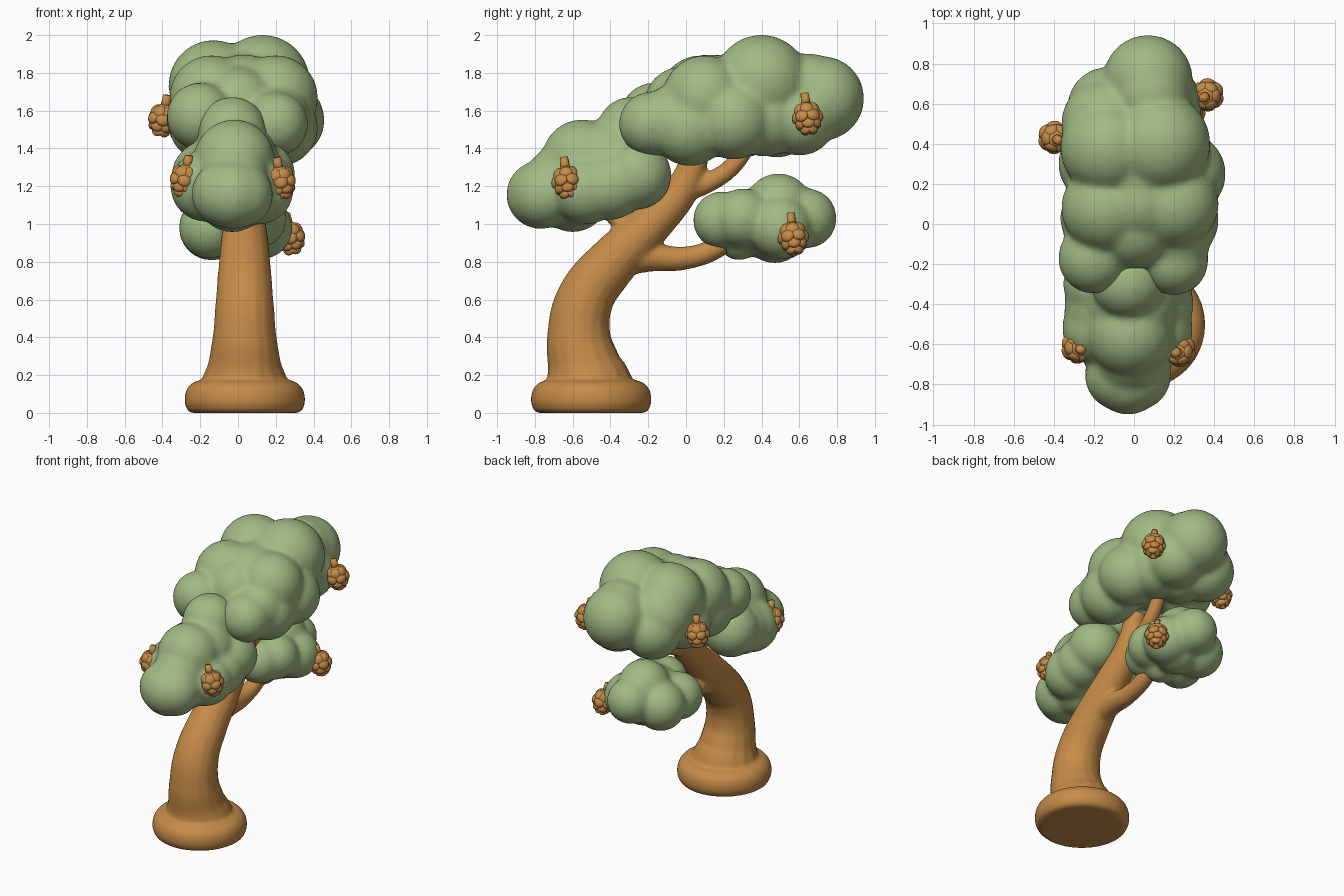
import bpy
import bmesh
from math import pi, sin, cos
from mathutils import Matrix, Vector

cube = bpy.data.objects.get("Cube")
if cube:
    bpy.data.objects.remove(cube)


def make_material(name, red, green, blue):
    material = bpy.data.materials.new(name)
    material.use_nodes = True
    colour = (red, green, blue, 1)
    material.diffuse_color = colour
    material.node_tree.nodes["Principled BSDF"].inputs["Base Color"].default_value = colour
    return material


bark = make_material("warm brown bark", 0.56, 0.26, 0.065)
leaves = make_material("soft green leaves", 0.36, 0.49, 0.23)


def add_object(name, data, material):
    obj = bpy.data.objects.new(name, data)
    bpy.context.scene.collection.objects.link(obj)
    if not data.materials:
        data.materials.append(material)
    return obj


def mesh_from(bm, name):
    for face in bm.faces:
        face.smooth = True
    mesh = bpy.data.meshes.new(name)
    bm.to_mesh(mesh)
    bm.free()
    return mesh


def add_ball(bm, matrix, columns, rows):
    bmesh.ops.create_uvsphere(bm, u_segments=columns, v_segments=rows, radius=1, matrix=matrix)


def blend(obj, voxel, rounds):
    """Fuse overlapping volumes and soften the joints."""
    merge = obj.modifiers.new("merge", "REMESH")
    merge.mode = "VOXEL"
    merge.voxel_size = voxel
    merge.use_smooth_shade = True
    soften = obj.modifiers.new("soften", "SMOOTH")
    soften.factor = 0.5
    soften.iterations = rounds


def tapered_limb(name, points):
    """Sweep a round section along (x, y, z, radius) points."""
    curve = bpy.data.curves.new(name, "CURVE")
    curve.dimensions = "3D"
    curve.bevel_depth = 1
    curve.bevel_resolution = 6
    curve.resolution_u = 10
    curve.use_fill_caps = True
    spline = curve.splines.new("BEZIER")
    spline.radius_interpolation = "CARDINAL"
    spline.bezier_points.add(len(points) - 1)
    for knot, (x, y, z, radius) in zip(spline.bezier_points, points):
        knot.co = (x, y, z)
        knot.radius = radius
        knot.handle_left_type = knot.handle_right_type = "AUTO"
    return add_object(name, curve, bark)


def foliage(name, blobs):
    """Merge overlapping balls into one softly lobed clump."""
    bm = bmesh.new()
    for x, y, z, radius in blobs:
        add_ball(bm, Matrix.Translation((x, y, z)) @ Matrix.Scale(radius + 0.004, 4), 32, 20)
    blend(add_object(name, mesh_from(bm, name), leaves), 0.016, 16)


# Rounded foot under the trunk
profile = [(0, 0), (0.28, 0), (0.302, 0.01), (0.319, 0.05), (0.319, 0.09), (0.309, 0.125),
           (0.288, 0.152), (0.26, 0.168), (0.2, 0.176), (0, 0.176)]
bm = bmesh.new()
verts = [bm.verts.new((radius, 0, z)) for radius, z in profile]
edges = [bm.edges.new(pair) for pair in zip(verts, verts[1:])]
bmesh.ops.spin(bm, geom=verts + edges, axis=(0, 0, 1), cent=(0, 0, 0), angle=2 * pi, steps=48)
bmesh.ops.remove_doubles(bm, verts=bm.verts, dist=0.0005)
bmesh.ops.recalc_face_normals(bm, faces=bm.faces)
foot = add_object("trunk_foot", mesh_from(bm, "trunk_foot"), bark)
foot.location = (0.036, -0.502, 0)

# Leaning trunk and its branches, fused with the foot into one piece of wood
trunk = tapered_limb("trunk", [
    (0.035, -0.515, 0.08, 0.26), (0.035, -0.522, 0.17, 0.232), (0.035, -0.54, 0.25, 0.197),
    (0.035, -0.567, 0.4, 0.17),
    (0.035, -0.535, 0.6, 0.153), (0.035, -0.405, 0.78, 0.138), (0.035, -0.215, 0.97, 0.118),
    (0.035, 0, 1.22, 0.088), (0.035, 0.06, 1.42, 0.073)])
branches = [
    tapered_limb("low_back_branch", [
        (0.035, -0.38, 0.82, 0.1), (0.035, -0.2, 0.825, 0.08),
        (0.035, 0, 0.82, 0.062), (0.035, 0.17, 0.88, 0.058), (0.035, 0.3, 1, 0.052)]),
    tapered_limb("high_back_branch", [
        (0.035, -0.02, 1.17, 0.06), (0.04, 0.13, 1.225, 0.053),
        (0.05, 0.25, 1.31, 0.049), (0.06, 0.36, 1.48, 0.047)]),
    tapered_limb("front_branch", [
        (0.035, -0.22, 0.92, 0.075), (0.03, -0.34, 1.01, 0.054), (0, -0.46, 1.12, 0.048)])]
bpy.ops.object.select_all(action="DESELECT")
for limb in [trunk] + branches:
    limb.select_set(True)
bpy.context.view_layer.objects.active = trunk
bpy.ops.object.convert(target="MESH")
foot.select_set(True)
bpy.ops.object.join()
blend(trunk, 0.012, 10)

# Foliage clumps
foliage("top_canopy", [
    (0.13, 0.4, 1.75, 0.248), (-0.13, 0.38, 1.735, 0.235), (0.07, 0.72, 1.665, 0.22),
    (0.08, 0.65, 1.7, 0.2), (0, 0.48, 1.56, 0.205), (0.14, 0.6, 1.56, 0.195),
    (-0.13, 0.58, 1.57, 0.2), (0.25, 0.25, 1.55, 0.205), (-0.18, 0.3, 1.55, 0.195),
    (0.16, 0.42, 1.56, 0.2), (-0.14, 0.5, 1.66, 0.22), (0.2, 0.1, 1.67, 0.22),
    (-0.14, 0.08, 1.67, 0.22), (0.03, 0.12, 1.67, 0.225), (0.03, 0.25, 1.65, 0.25),
    (0.22, 0.02, 1.51, 0.2), (-0.17, 0.03, 1.53, 0.195), (0.2, -0.07, 1.55, 0.18),
    (0.2, -0.185, 1.53, 0.167), (-0.2, -0.17, 1.57, 0.175), (0, -0.02, 1.63, 0.2)])
foliage("front_clump", [
    (-0.07, -0.755, 1.16, 0.172), (0.01, -0.755, 1.155, 0.172), (-0.03, -0.77, 1.155, 0.178),
    (-0.02, -0.55, 1.34, 0.21), (-0.17, -0.52, 1.2, 0.185),
    (0.11, -0.53, 1.18, 0.18), (-0.03, -0.6, 1.15, 0.19), (-0.02, -0.66, 1.24, 0.18),
    (-0.16, -0.3, 1.25, 0.19), (0.12, -0.26, 1.26, 0.18), (-0.16, -0.42, 1.22, 0.185),
    (0.12, -0.4, 1.2, 0.175), (-0.03, -0.29, 1.49, 0.18), (-0.01, -0.4, 1.33, 0.22)])
foliage("low_back_clump", [
    (0, 0.49, 1.09, 0.175), (0.01, 0.64, 1.03, 0.155), (0.12, 0.5, 0.98, 0.165),
    (-0.14, 0.5, 0.98, 0.17), (0.04, 0.19, 1.02, 0.15), (-0.15, 0.3, 0.98, 0.16),
    (0.1, 0.3, 1.03, 0.155), (0, 0.28, 0.92, 0.11), (0.02, 0.47, 0.96, 0.165),
    (0, 0.38, 1.02, 0.17)])

# Seed cone: round core, staggered rows of drooping scales, short stem
bm = bmesh.new()
add_ball(bm, Matrix.Diagonal((0.066, 0.066, 0.075, 1)), 16, 10)
for row, (height, reach) in enumerate([(0.028, 0.046), (-0.006, 0.058), (-0.04, 0.045), (-0.068, 0.022)]):
    count = 6 if row < 3 else 4
    for step in range(count):
        angle = 2 * pi * (step + row / 2) / count
        spot = Matrix.Translation((reach * cos(angle), reach * sin(angle), height))
        lean = Matrix.Rotation(angle, 4, "Z") @ Matrix.Rotation(-0.35, 4, "Y")
        add_ball(bm, spot @ lean @ Matrix.Diagonal((0.024, 0.039, 0.036, 1)), 12, 8)
bmesh.ops.create_cone(bm, cap_ends=True, segments=12, radius1=0.027, radius2=0.021,
                      depth=0.07, matrix=Matrix.Translation((0, 0, 0.085)))
cone_mesh = mesh_from(bm, "seed_cone")

cones = {
    "front_left_cone": (0.225, -0.632, 1.235), "front_right_cone": (-0.28, -0.615, 1.245),
    "top_left_cone": (0.365, 0.642, 1.575), "top_right_cone": (-0.395, 0.43, 1.565),
    "low_left_cone": (0.275, 0.567, 0.94)}
for name, place in cones.items():
    cone = add_object(name, cone_mesh, bark)
    cone.location = Vector(place)
    cone.rotation_euler = (0.12, -0.17 if place[0] > 0 else 0.17, 0)
